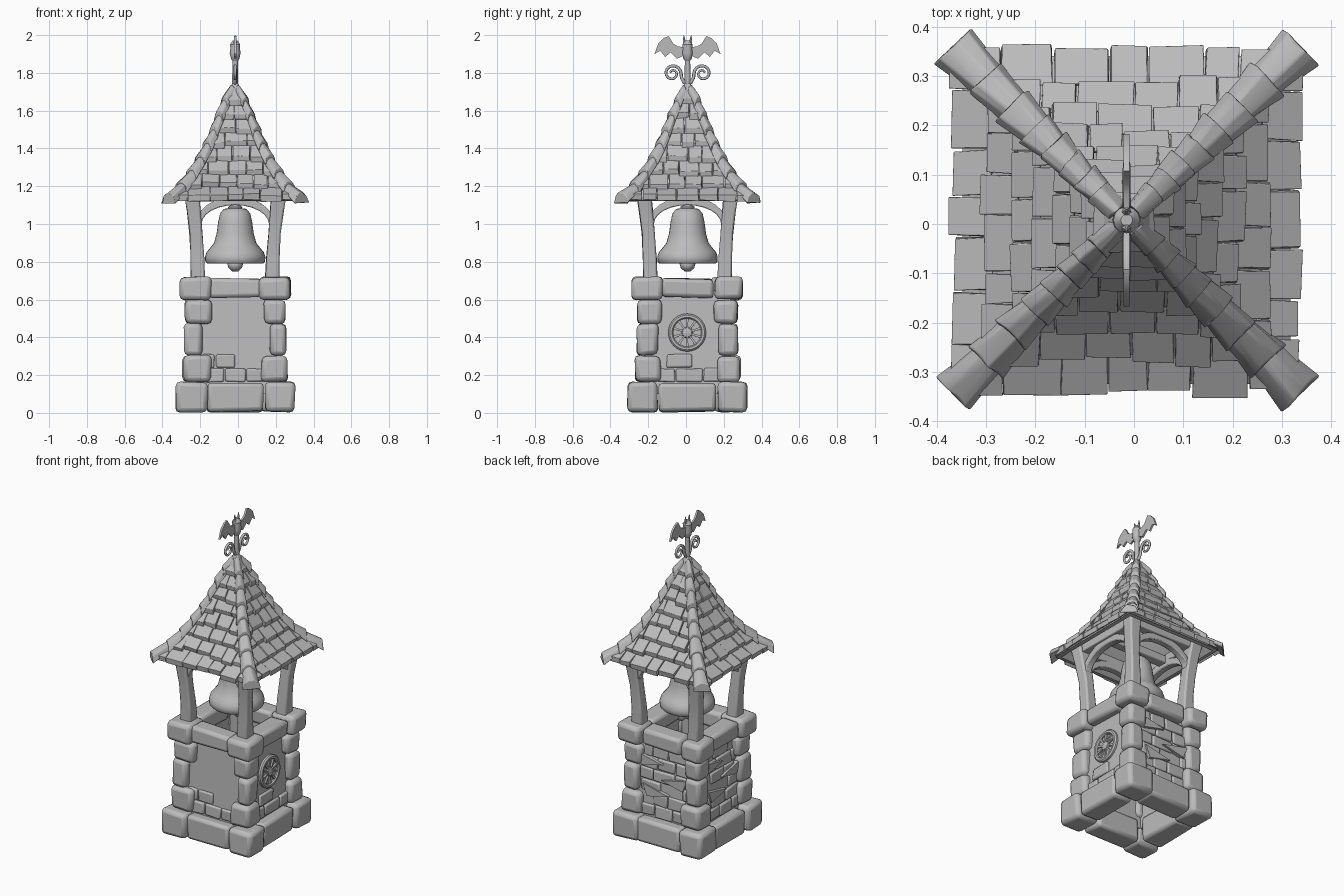
import bpy, bmesh, math, random
from mathutils import Vector, Matrix

random.seed(7)
cube = bpy.data.objects.get("Cube")
if cube:
    bpy.data.objects.remove(cube, do_unlink=True)

stone_grey = bpy.data.materials.new("plain_grey")
stone_grey.use_nodes = True
GREY = (0.5, 0.5, 0.5, 1)
stone_grey.diffuse_color = GREY
stone_grey.node_tree.nodes["Principled BSDF"].inputs["Base Color"].default_value = GREY
CENTRE = Vector((-0.015, 0.008, 0))


def loft(bm, rings, caps=True, k=0, jitter=0.0):
    """Skin a list of point rings; k turns the part onto side k."""
    turn = Matrix.Rotation(k * math.pi / 2, 3, 'Z')
    noise = lambda: Vector([random.uniform(-jitter, jitter) for _ in range(3)])
    rows = [[bm.verts.new(turn @ Vector(p) + noise()) for p in ring] for ring in rings]
    n = len(rows[0])
    for a, b in zip(rows, rows[1:]):
        for i in range(n):
            j = (i + 1) % n
            bm.faces.new((a[i], a[j], b[j], b[i]))
    if caps:
        bm.faces.new(rows[0][::-1])
        bm.faces.new(rows[-1])


def square(x0, x1, y0, y1, z):
    return [(x0, y0, z), (x1, y0, z), (x1, y1, z), (x0, y1, z)]


def block(bm, x, y, z, k=0, jitter=0.0):
    loft(bm, [square(*x, *y, h) for h in z], True, k, jitter)


def circle(r, z, n=32, c=(0, 0)):
    return [(c[0] + r * math.cos(t * math.tau / n), c[1] + r * math.sin(t * math.tau / n), z)
            for t in range(n)]


def finish(name, bm, bevel=0.0, angle=35, segments=2):
    bmesh.ops.recalc_face_normals(bm, faces=bm.faces)
    mesh = bpy.data.meshes.new(name)
    bm.to_mesh(mesh)
    bm.free()
    ob = bpy.data.objects.new(name, mesh)
    ob.location = CENTRE
    bpy.context.collection.objects.link(ob)
    mesh.materials.append(stone_grey)
    if bevel:
        mod = ob.modifiers.new("worn_edges", 'BEVEL')
        mod.width, mod.segments, mod.limit_method = bevel, segments, 'ANGLE'
    bpy.ops.object.select_all(action='DESELECT')
    ob.select_set(True)
    bpy.context.view_layer.objects.active = ob
    bpy.ops.object.shade_smooth_by_angle(angle=math.radians(angle))
    return ob


def curve(name, paths, radius):
    """Round bars; each path is a list of points with a taper."""
    cu = bpy.data.curves.new(name, 'CURVE')
    cu.dimensions, cu.bevel_depth, cu.bevel_resolution, cu.use_fill_caps = '3D', radius, 2, True
    for path in paths:
        sp = cu.splines.new('POLY')
        sp.points.add(len(path) - 1)
        for i, (pt, p) in enumerate(zip(sp.points, path)):
            pt.co = (*p, 1)
            pt.radius = 1 - 0.4 * i / len(path)
    ob = bpy.data.objects.new(name, cu)
    ob.location = CENTRE
    bpy.context.collection.objects.link(ob)
    cu.materials.append(stone_grey)


# Quoins: corner stones in five courses (bottom, top, outer face, width)
bm = bmesh.new()
for z0, z1, out, w in [(0, .163, .315, .165), (.165, .303, .278, .14), (.305, .473, .268, .10),
                       (.475, .6, .265, .125), (.6, .72, .293, .155)]:
    for k in range(4):
        wx, wy = w + random.uniform(-.02, .01), w + random.uniform(-.01, .02)
        block(bm, (out - wx, out), (-out, -out + wy), (z0 + (.006 if z0 == 0 else 0), z1), k, .006)
finish("corner_stones", bm, .024)

# Middle stones of the base and the top rim
bm = bmesh.new()
for k in range(4):
    block(bm, (-.15, .15), (-.3, -.16), (.006, .155), k, .006)
    block(bm, (-.138, .138), (-.268, -.15), (.61, .71), k, .006)
finish("course_stones", bm, .02)

# Plastered walls, leaning inwards and open at both ends
bm = bmesh.new()
for k in range(4):
    loft(bm, [square(-.235, .235, -.238, -.17, .1), square(-.21, .21, -.215, -.16, .65)], True, k)
finish("walls", bm)

# Bricks showing through the plaster
bm = bmesh.new()
for k in range(4):
    for row in range(2 if k < 2 else 6):
        z = .165 + row * .074
        x = -.16 - .05 * (row % 2)
        while x < .13:
            w = random.uniform(.09, .15)
            if row == 0 or random.random() < (.35 if k < 2 else .6):
                y = -.247 + row * .0035
                block(bm, (max(x, -.17), min(x + w, .17)), (y, y + .04), (z, z + .07), k, .004)
            x += w + .006
finish("wall_bricks", bm, .008)

# Broken edges of plaster on the back and left walls
bm = bmesh.new()
for k in (2, 3):
    for x, z, s in [(-.1, .52, 1), (.09, .42, -1), (-.06, .33, 1)]:
        tri = [(-.08 * s, .03), (.1 * s, -.01), (-.05 * s, -.045)]
        loft(bm, [[(x + a, y, z + b) for a, b in tri] for y in (-.25, -.21)], True, k)
finish("plaster_flakes", bm)

# Wheel medallion on the right wall
bm = bmesh.new()
face = Matrix.Translation((.222, -.002, .425)) @ Matrix.Rotation(math.radians(88), 4, 'Y')
rim = [(.1, -.01), (.1, .014), (.092, .022), (.08, .022), (.074, .014), (.074, .006), (.03, .006),
       (.024, .018), (.01, .022)]
loft(bm, [circle(r, z) for r, z in rim])
for i in range(10):
    t = i * math.tau / 10
    ring = [Matrix.Rotation(t, 3, 'Z') @ Vector(p) for p in
            [(.018, -.004, 0), (.078, -.007, 0), (.078, .007, 0), (.018, .004, 0)]]
    loft(bm, [[p + Vector((0, 0, z)) for p in ring] for z in (.004, .016)])
bm.transform(face)
finish("wheel_medallion", bm)

# Four crooked posts
bm = bmesh.new()
for k in range(4):
    loft(bm, [square(c - h, c + h, -c - h, -c + h, z) for c, h, z in
              [(.196, .038, .69), (.2, .035, .82), (.208, .033, .95), (.22, .036, 1.07),
               (.235, .04, 1.19)]], True, k, .003)
finish("posts", bm, .01)

# Curved braces and eave beams between the posts
bm = bmesh.new()
for k in range(4):
    arch = []
    for i in range(13):
        t = math.pi * i / 12
        c, s = math.cos(t), math.sin(t)
        arch.append([(.178 * c, -.235, 1.0 + .1 * s), (.208 * c, -.235, 1.0 + .145 * s),
                     (.208 * c, -.19, 1.0 + .145 * s), (.178 * c, -.19, 1.0 + .1 * s)])
    loft(bm, arch, True, k)
    block(bm, (-.25, .25), (-.25, -.19), (1.13, 1.18), k)
block(bm, (-.22, .22), (-.03, .03), (1.12, 1.17))
finish("braces", bm, .006)

# Bell: outer profile, lip, then the hollow inside
bm = bmesh.new()
bell = [(.02, 1.085), (.06, 1.08), (.08, 1.055), (.09, 1.01), (.098, .95), (.112, .9), (.135, .87),
        (.152, .85), (.16, .825), (.158, .8), (.148, .79), (.13, .8), (.1, .87), (.085, .95),
        (.07, 1.04), (.02, 1.06)]
loft(bm, [circle(r, z) for r, z in bell])
loft(bm, [circle(r, z, 16) for r, z in
          [(.012, 1.06), (.012, .83), (.03, .81), (.042, .79), (.036, .768), (.015, .748)]])
loft(bm, [circle(r, z, 16) for r, z in [(.035, 1.07), (.038, 1.09), (.022, 1.1), (.022, 1.15)]])
finish("bell", bm, angle=50)

# Roof line: half width and height of every tile course, eave to tip
ROOF = [(.345, 1.125), (.28, 1.185), (.226, 1.255), (.18, 1.33), (.143, 1.405), (.11, 1.48),
        (.08, 1.56), (.05, 1.635), (.022, 1.70)]

# Roof boards beneath the tiles
bm = bmesh.new()
shell = [(h - .012, z) for h, z in ROOF] + [(max(h - .035, .004), z - .004) for h, z in ROOF[::-1]]
loft(bm, [square(-h, h, -h, h, z) for h, z in shell + shell[:1]], False)
finish("roof_boards", bm, angle=20)

# Overlapping tiles, each lifted at its lower edge
bm = bmesh.new()
for k in range(4):
    for (h0, z0), (h1, z1) in zip(ROOF, ROOF[1:]):
        count = max(1, round(2 * h0 / .1))
        step = 2 * h0 / count
        cuts = [-h0] + [-h0 + step * i + random.uniform(-.018, .018) for i in range(1, count)] + [h0]
        for a, b in zip(cuts, cuts[1:]):
            drop = random.uniform(-.006, .012)
            y0, y1, zl = -h0 - drop, -h1 + .006, z0 - drop * .8
            clip = lambda v: max(-h1, min(h1, v))
            p, q = clip(a + .002), clip(b - .002)
            if q - p < .004:
                continue
            low = [(a + .002, y0, zl), (b - .002, y0, zl), (q, y1, z1), (p, y1, z1)]
            top = [(a + .002, y0 - .006, zl + .032), (b - .002, y0 - .006, zl + .032),
                   (q, y1, z1 + .012), (p, y1, z1 + .012)]
            loft(bm, [low, top], True, k, .003)
finish("roof_tiles", bm, .007)

# Rounded hip tiles running down the four corners
bm = bmesh.new()
side = Vector((1, 1, 0)).normalized()
for k in range(4):
    for i, ((h0, z0), (h1, z1)) in enumerate(zip(ROOF, ROOF[1:])):
        w = .052 - .0032 * i
        rings = []
        for h, z, s in [(h0 + .008, z0 - .004, 1.0), (h1 - .004, z1 + .004, .74)]:
            base = Vector((h, -h, z))
            arc = [(-1, -.012), (-.75, .026), (-.3, .043), (.3, .043), (.75, .026), (1, -.012)]
            rings.append([base + side * (u * w * s) + Vector((0, 0, v * s)) for u, v in arc])
        loft(bm, rings, True, k, .004)
finish("hip_tiles", bm, .005)

# Cap stone on the tip
bm = bmesh.new()
loft(bm, [square(-h, h, -h, h, z) for h, z in [(.05, 1.645), (.056, 1.66), (.03, 1.71), (.014, 1.745)]],
     True, 0, .003)
finish("roof_cap", bm, .006)

# Finial rod with two scrolls
curve("finial_rod", [[(0, 0, 1.7), (0, 0, 1.9)]], .017)
scrolls = []
for s in (-1, 1):
    path = [(0, 0, 1.735), (0, s * .018, 1.75), (0, s * .032, 1.775)]
    for i in range(25):
        t, r = i / 24 * 2.9 * math.pi, .046 - .034 * i / 24
        path.append((0, s * (.08 - r * math.cos(t)), 1.797 + r * math.sin(t)))
    scrolls.append(path)
curve("scrolls", scrolls, .009)

# Bat weathervane: flat scalloped wings, round body, ears
bm = bmesh.new()
wing = [(.01, 1.935), (.05, 1.94), (.075, 1.955), (.1, 1.995), (.125, 1.985), (.155, 1.955),
        (.175, 1.9), (.145, 1.917), (.118, 1.885), (.09, 1.908), (.055, 1.875), (.01, 1.895)]
for s in (-1, 1):
    loft(bm, [[(x, s * y, z) for y, z in wing] for x in (-.006, .006)])
    loft(bm, [circle(.011, 1.955, 6, (0, s * .015)), circle(.002, 2.0, 6, (0, s * .02))])
loft(bm, [circle(r, z, 12) for r, z in
          [(.008, 1.855), (.022, 1.875), (.029, 1.905), (.025, 1.93), (.027, 1.95), (.012, 1.972)]])
finish("bat_vane", bm)
